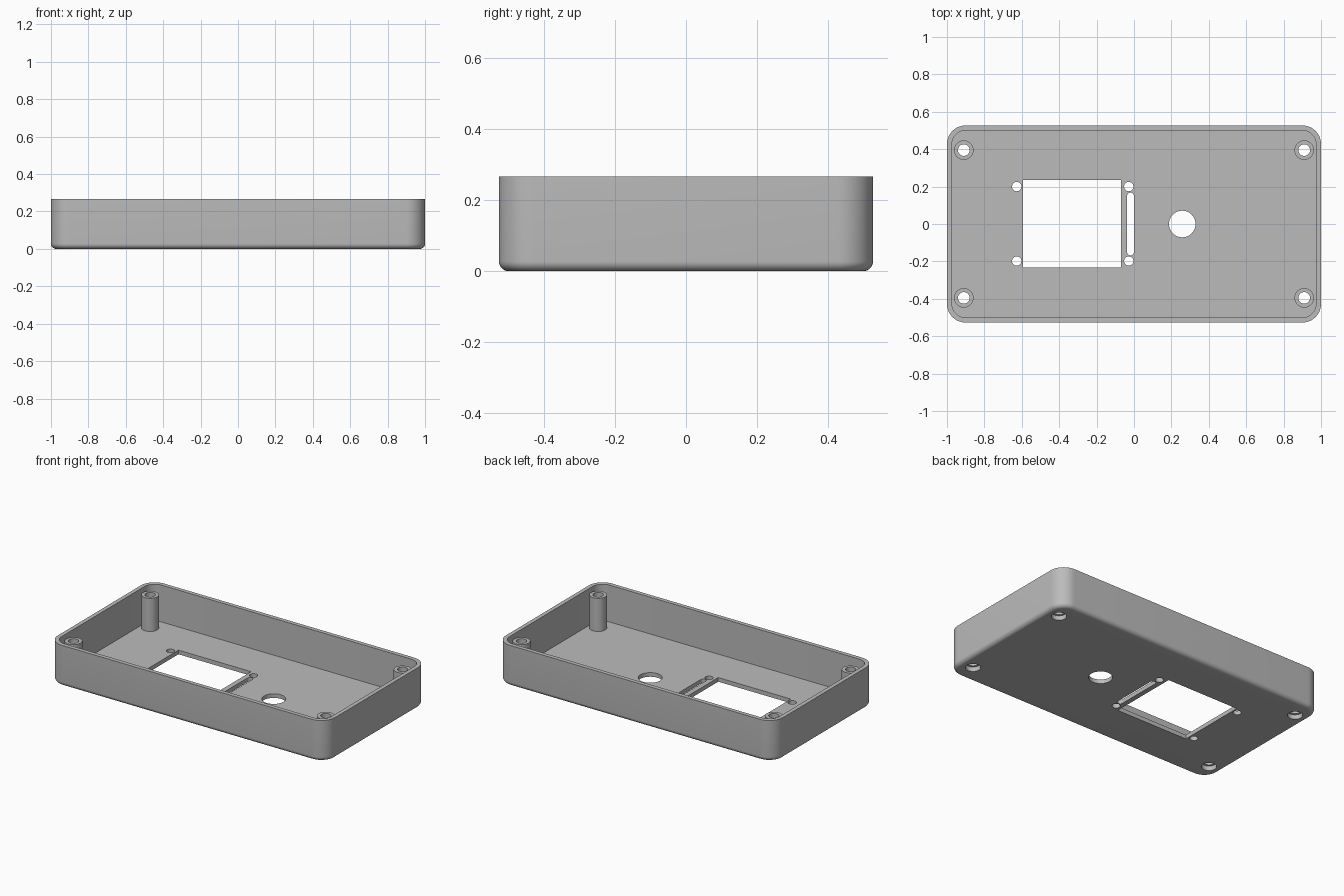
import bpy, bmesh, math

if "Cube" in bpy.data.objects:
    bpy.data.objects.remove(bpy.data.objects["Cube"])

HX, HY, TOP = 1.0, 0.527, 0.267      # outer half sizes and height
WALL, CORNER, FILLET = 0.027, 0.1, 0.028
POST_TOP = 0.243
POSTS = [(sx * 0.91, sy * 0.395) for sx in (-1, 1) for sy in (-1, 1)]

grey = bpy.data.materials.new("grey plastic")
grey.diffuse_color = (0.5, 0.5, 0.5, 1)
grey.use_nodes = True
grey.node_tree.nodes["Principled BSDF"].inputs["Base Color"].default_value = grey.diffuse_color


def rounded_rect(hx, hy, r, n=12):
    """Points round a rectangle with rounded corners, counter-clockwise."""
    pts = []
    for q, (sx, sy) in enumerate([(1, 1), (-1, 1), (-1, -1), (1, -1)]):
        for i in range(n + 1):
            a = math.pi / 2 * (q + i / n)
            pts.append((sx * (hx - r) + r * math.cos(a),
                        sy * (hy - r) + r * math.sin(a)))
    return pts


def circle(r, n=48):
    return [(r * math.cos(2 * math.pi * i / n), r * math.sin(2 * math.pi * i / n))
            for i in range(n)]


def loft(name, sections, at=(0, 0)):
    """Closed solid through a list of (outline, z) sections."""
    bm = bmesh.new()
    rings = [[bm.verts.new((x + at[0], y + at[1], z)) for x, y in pts]
             for pts, z in sections]
    for a, b in zip(rings, rings[1:]):
        for i in range(len(a)):
            j = (i + 1) % len(a)
            bm.faces.new((a[i], a[j], b[j], b[i]))
    bm.faces.new(rings[0][::-1])
    bm.faces.new(rings[-1])
    bmesh.ops.recalc_face_normals(bm, faces=bm.faces)
    mesh = bpy.data.meshes.new(name)
    bm.to_mesh(mesh)
    bm.free()
    mesh.materials.append(grey)
    obj = bpy.data.objects.new(name, mesh)
    bpy.context.collection.objects.link(obj)
    return obj


def combine(target, tool, operation):
    """Apply a boolean and discard the tool."""
    bpy.context.view_layer.objects.active = target
    mod = target.modifiers.new(operation.lower(), 'BOOLEAN')
    mod.operation, mod.solver, mod.object = operation, 'EXACT', tool
    bpy.ops.object.modifier_apply(modifier=mod.name)
    bpy.data.objects.remove(tool)


def cut_floor(pts, at=(0, 0)):
    combine(case, loft("floor_cutter", [(pts, -0.1), (pts, 0.15)], at), 'DIFFERENCE')


# Tray: outer wall with filleted bottom, rim, inner wall down to the floor
sections = []
for i in range(9):
    a = math.pi / 2 * i / 8
    d = FILLET * (1 - math.sin(a))
    sections.append((rounded_rect(HX - d, HY - d, CORNER - d), FILLET * (1 - math.cos(a))))
sections.append((rounded_rect(HX, HY, CORNER), TOP))
inner = rounded_rect(HX - WALL, HY - WALL, CORNER - WALL)
sections += [(inner, TOP), (inner, WALL)]
case = loft("enclosure_tray", sections)

# Corner screw posts, bored through with a wider recess from below
for at in POSTS:
    combine(case, loft("screw_post", [(circle(0.052), 0.012), (circle(0.052), POST_TOP)], at), 'UNION')
for at in POSTS:
    bore = [(circle(0.045), -0.1), (circle(0.045), 0.03),
            (circle(0.031), 0.03), (circle(0.031), 0.4)]
    combine(case, loft("bore_cutter", bore, at), 'DIFFERENCE')

# Display window, cable slot, button hole and display mounting holes
cut_floor([(-0.594, -0.232), (-0.07, -0.232), (-0.07, 0.235), (-0.594, 0.235)])
cut_floor(rounded_rect(0.018, 0.168, 0.0175), (-0.019, 0.0))
cut_floor(circle(0.071, 64), (0.258, 0.0))
for x in (-0.627, -0.028):
    for y in (-0.198, 0.2):
        cut_floor(circle(0.025, 32), (x, y))

# Smooth the rounded surfaces, keep the edges sharp
bpy.ops.object.select_all(action='DESELECT')
case.select_set(True)
bpy.context.view_layer.objects.active = case
bpy.ops.object.shade_smooth_by_angle(angle=math.radians(30))
